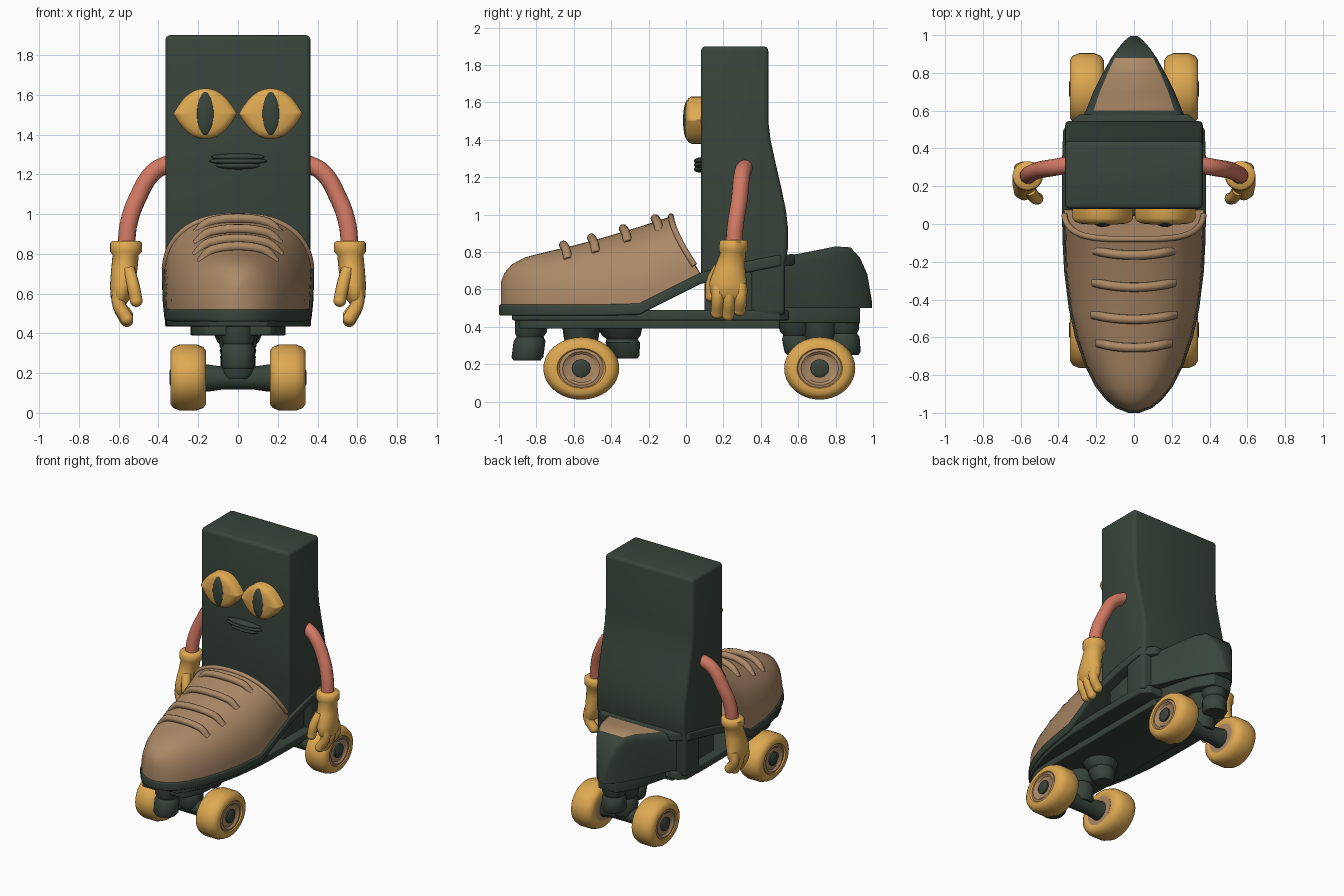
import bpy, bmesh, math
from mathutils import Vector

cube = bpy.data.objects.get("Cube")
if cube:
    bpy.data.objects.remove(cube, do_unlink=True)


def material(name, rgb):
    m = bpy.data.materials.new(name)
    m.use_nodes = True
    m.diffuse_color = (*rgb, 1)
    m.node_tree.nodes["Principled BSDF"].inputs["Base Color"].default_value = (*rgb, 1)
    return m


GREEN = material("dark green", (0.040, 0.058, 0.044))
TAN = material("tan leather", (0.41, 0.25, 0.135))
YELLOW = material("mustard yellow", (0.74, 0.40, 0.085))
CORAL = material("coral", (0.64, 0.19, 0.125))


def finish(ob, bevel=0.0, angle=40):
    bpy.ops.object.select_all(action='DESELECT')
    bpy.context.view_layer.objects.active = ob
    ob.select_set(True)
    if bevel:
        mod = ob.modifiers.new("Bevel", 'BEVEL')
        mod.width, mod.segments, mod.limit_method = bevel, 3, 'ANGLE'
        bpy.ops.object.modifier_apply(modifier=mod.name)
    bpy.ops.object.shade_smooth_by_angle(angle=math.radians(angle))
    return ob


def loft(name, rings, mat, bevel=0.0, angle=40):
    """Skin a list of equal-length closed rings and cap both ends."""
    bm = bmesh.new()
    loops = [[bm.verts.new(p) for p in ring] for ring in rings]
    n = len(rings[0])
    for a, b in zip(loops, loops[1:]):
        for i in range(n):
            bm.faces.new((a[i], a[(i + 1) % n], b[(i + 1) % n], b[i]))
    bm.faces.new(loops[0])
    bm.faces.new(loops[-1])
    bmesh.ops.recalc_face_normals(bm, faces=bm.faces)
    me = bpy.data.meshes.new(name)
    bm.to_mesh(me)
    bm.free()
    me.materials.append(mat)
    ob = bpy.data.objects.new(name, me)
    bpy.context.collection.objects.link(ob)
    return finish(ob, bevel, angle)


def ellipse(centre, ra, rb, axis, n=28):
    """Ring around the x, y or z axis."""
    c, out = Vector(centre), []
    for i in range(n):
        a, b = ra * math.cos(math.tau * i / n), rb * math.sin(math.tau * i / n)
        out.append(c + Vector({'x': (0, a, b), 'y': (a, 0, b), 'z': (a, b, 0)}[axis]))
    return out


def ball(name, centre, radii, mat):
    bpy.ops.mesh.primitive_uv_sphere_add(segments=24, ring_count=14, location=centre)
    ob = bpy.context.object
    ob.name = name
    ob.scale = radii
    ob.data.materials.append(mat)
    return finish(ob)


def tube(name, pts, r, mat):
    cu = bpy.data.curves.new(name, 'CURVE')
    cu.dimensions, cu.bevel_depth, cu.bevel_resolution = '3D', r, 4
    cu.use_fill_caps = True
    sp = cu.splines.new('BEZIER')
    sp.bezier_points.add(len(pts) - 1)
    for bp, p in zip(sp.bezier_points, pts):
        bp.co = p
        bp.handle_left_type = bp.handle_right_type = 'AUTO'
    cu.materials.append(mat)
    ob = bpy.data.objects.new(name, cu)
    bpy.context.collection.objects.link(ob)
    bpy.ops.object.select_all(action='DESELECT')
    bpy.context.view_layer.objects.active = ob
    ob.select_set(True)
    bpy.ops.object.convert(target='MESH')
    return finish(bpy.context.object)


def interp(table, y, col):
    for a, b in zip(table, table[1:]):
        if y <= b[0]:
            t = max(0, (y - a[0]) / (b[0] - a[0]))
            return a[col] + (b[col] - a[col]) * t
    return table[-1][col]


# Toe upper: y, half width, top height
SHOE = [(-.99, .03, .64), (-.97, .085, .69), (-.93, .14, .735), (-.86, .195, .772), (-.75, .25, .80),
        (-.6, .30, .835), (-.45, .335, .875), (-.25, .36, .935), (-.08, .37, .99)]
BASE, POWER = .515, 2.4


def arch(u):
    return (1 - min(1, abs(u)) ** POWER) ** (1 / POWER)


rings = []
for y, w, top in SHOE:
    ring, last = [], y == SHOE[-1][0]
    for i in range(29):
        u = math.cos(math.pi * i / 28)
        u = math.copysign(abs(u) ** .8, u)
        h = arch(u)
        low = .68 if last else BASE
        back = .16 * (1 - h) ** 1.4 if last else 0
        ring.append((w * u, y + back, low + (top - low) * h))
    rings.append(ring)
loft("shoe_upper", rings, TAN, angle=50)
tube("shoe_collar", [Vector(p) for p in rings[-1][1:-1]], .016, TAN)

# Laces lie across the upper
for k, (y, half) in enumerate([(-.65, .19), (-.5, .215), (-.33, .21), (-.16, .21)]):
    w, top = interp(SHOE, y, 1), interp(SHOE, y, 2)
    pts = []
    for i in range(9):
        x = half * (i / 4 - 1)
        z = BASE + (top - BASE) * arch(x / w) + (.014 if 0 < i < 8 else -.01)
        pts.append((x, y - .025 * (1 - (x / half) ** 2) + .02, z))
    tube(f"lace_{k + 1}", pts, .024, TAN)

# Sole runs flat under the toe, then climbs past the ankle: y, half width, top
SOLE = [(-1, .03, .52), (-.975, .095, .52), (-.93, .15, .52), (-.86, .205, .52), (-.75, .26, .52),
        (-.6, .312, .52), (-.45, .345, .52), (-.25, .37, .525), (-.1, .378, .60), (.08, .382, .69),
        (.3, .382, .745), (.5, .375, .785), (.58, .29, .79)]


def slab(name, table, scale, y0, y1, z0, z1, limit=9):
    ys = [y0] + [r[0] for r in table if y0 < r[0] < y1] + [y1]
    rows = []
    for y in ys:
        w = min(limit, interp(table, y, 1) * scale)
        rows.append([(-w, y, z0), (w, y, z0), (w, y, z1), (-w, y, z1)])
    loft(name, rows, GREEN, .008)


loft("sole", [[(-w, y, t - .06), (w, y, t - .06), (w, y, t), (-w, y, t)] for y, w, t in SOLE], GREEN, .01)
slab("sole_plate", SOLE, .96, -.93, .55, .435, .49)
slab("base_plate", SOLE, .9, -.89, .5, .39, .44, .24)

# Heel cup: y, half width, top; its flat top carries a tan inset
HEEL = [(.5, .31, .78), (.6, .255, .79), (.7, .215, .81), (.8, .165, .83), (.88, .12, .825),
        (.93, .085, .77), (.97, .05, .68), (.995, .02, .53)]
rows = []
for y, w, top in HEEL:
    e = min(.05, (top - .5) * .4)
    half = [(w, .5), (w, top - e), (w * .95, top - e * .35), (w * .84, top)]
    rows.append([(x, y, z) for x, z in half] + [(-x, y, z) for x, z in reversed(half)])
heel = loft("heel_cup", rows, GREEN, angle=50)
heel.data.materials.append(TAN)
for f in heel.data.polygons:
    if f.normal.z > .9 and abs(f.center.x) < .01 and .6 < f.center.y < .88 and f.center.z > .7:
        f.material_index = 1
slab("heel_plate", [(.45, .24), (.8, .15), (.95, .06)], 1, .48, .93, .42, .51)

# Tall leg block with a bulging calf
LEG = [(.08, .66), (.08, 1.9), (.44, 1.9), (.44, 1.5), (.452, 1.4), (.478, 1.28), (.51, 1.14), (.535, 1.02),
       (.546, .92), (.545, .82), (.53, .74), (.53, .46), (.35, .46), (.35, .70)]
loft("leg_block", [[(x, y, z) for y, z in LEG] for x in (-.365, .365)], GREEN, .025, 35)
loft("ankle_core", [[(x, y, z) for y, z in ((.1, .47), (.36, .47), (.36, .72), (.1, .67))]
                    for x in (-.3, .3)], GREEN, .01)

# Mouth
for name, z, rx in (("upper_lip", 1.287, .135), ("lip_line", 1.266, .145), ("lower_lip", 1.243, .11)):
    ball(name, (0, .074, z), (rx, .032, .018), GREEN)


# Wheels, trucks and stops
def post(name, low, high, r_low, r_high):
    a, b = Vector(low), Vector(high)
    stops = ((0, .85), (.08, 1), (.45, 1), (.55, .85), (.65, 1), (1, 1.1))
    loft(name, [ellipse(a.lerp(b, t), (r_low + (r_high - r_low) * t) * k,
                        (r_low + (r_high - r_low) * t) * k, 'z') for t, k in stops], GREEN)


post("toe_stop", (0, -.85, .22), (0, -.82, .45), .085, .085)
post("front_cushion", (0, -.32, .23), (0, -.36, .42), .07, .12)
post("rear_cushion", (0, .6, .25), (0, .58, .44), .07, .09)
post("heel_stop", (0, .85, .25), (0, .84, .46), .085, .08)

TYRE = [(-.085, .56), (-.09, .64), (-.09, .8), (-.075, .92), (-.04, 1), (.04, 1), (.075, .92),
        (.09, .8), (.09, .64), (.07, .56)]
for end, y, ry in (("front", -.56, .203), ("rear", .715, .19)):
    post(end + "_truck", (0, y, .17), (0, y, .42), .085, .095)
    loft(end + "_axle", [ellipse((x, y, .175), r, r, 'x') for x, r in
                         ((-.2, .07), (-.15, .068), (-.08, .058), (.08, .058), (.15, .068), (.2, .07))], GREEN)
    for side, s in (("left", 1), ("right", -1)):
        c = .25 * s
        part = f"{end}_{side}_"
        loft(part + "wheel", [ellipse((c + s * x, y, .178), ry * k, .167 * k, 'x', 36) for x, k in TYRE], YELLOW)
        loft(part + "hub", [ellipse((c + s * x, y, .178), r, r * .9, 'x') for x, r in
                            ((-.088, .09), (-.088, .118), (.082, .118), (.086, .1), (.074, .085))], TAN)
        loft(part + "nut", [ellipse((c + s * x, y, .178), r, r, 'x', 12) for x, r in
                            ((0, .05), (.085, .05), (.094, .035))], GREEN)

# Eyes, arms and hands
PALM = [(.865, .563, .255, .068, .066), (.855, .563, .255, .08, .077), (.81, .563, .253, .08, .078),
        (.795, .565, .25, .066, .068), (.72, .572, .235, .066, .08), (.64, .582, .225, .062, .1),
        (.58, .59, .23, .05, .1), (.55, .59, .235, .03, .08)]
for side, s in (("left", 1), ("right", -1)):
    lid = []
    for i in range(32):
        a = math.tau * i / 32
        u = math.cos(a)
        lid.append((u, math.copysign(1 - abs(u) ** 2.3, math.sin(a)) if i % 16 else 0))
    loft(side + "_eye", [[(s * .165 + .16 * k * u, y, 1.505 + .127 * k * v) for u, v in lid]
                         for y, k in ((.1, 1), (.03, 1), (.012, .92), (.002, .75), (-.003, .4))], YELLOW, angle=50)
    ball(side + "_pupil", (s * .165, .012, 1.505), (.05, .028, .11), GREEN)

    tube(side + "_arm", [(s * x, y, z) for x, y, z in
                         ((.34, .315, 1.255), (.42, .30, 1.215), (.505, .285, 1.08), (.55, .265, .95),
                          (.562, .255, .84))], .045, CORAL)
    loft(side + "_palm", [ellipse((s * x, y, z), rx, ry, 'z') for z, x, y, rx, ry in PALM], YELLOW, angle=50)
    fingers = [("index", .17, .475), ("middle", .23, .465), ("ring", .292, .49)]
    for f, y, tip in fingers:
        path = [(s * .597, y, .63), (s * .6, y, .55), (s * .56, y - .005, tip)]
        tube(f"{side}_{f}_finger", path, .033, YELLOW)
        ball(f"{side}_{f}_tip", path[-1], (.033,) * 3, YELLOW)
    path = [(s * .55, .18, .72), (s * .527, .14, .64), (s * .512, .135, .565)]
    tube(side + "_thumb", path, .032, YELLOW)
    ball(side + "_thumb_tip", path[-1], (.032,) * 3, YELLOW)
